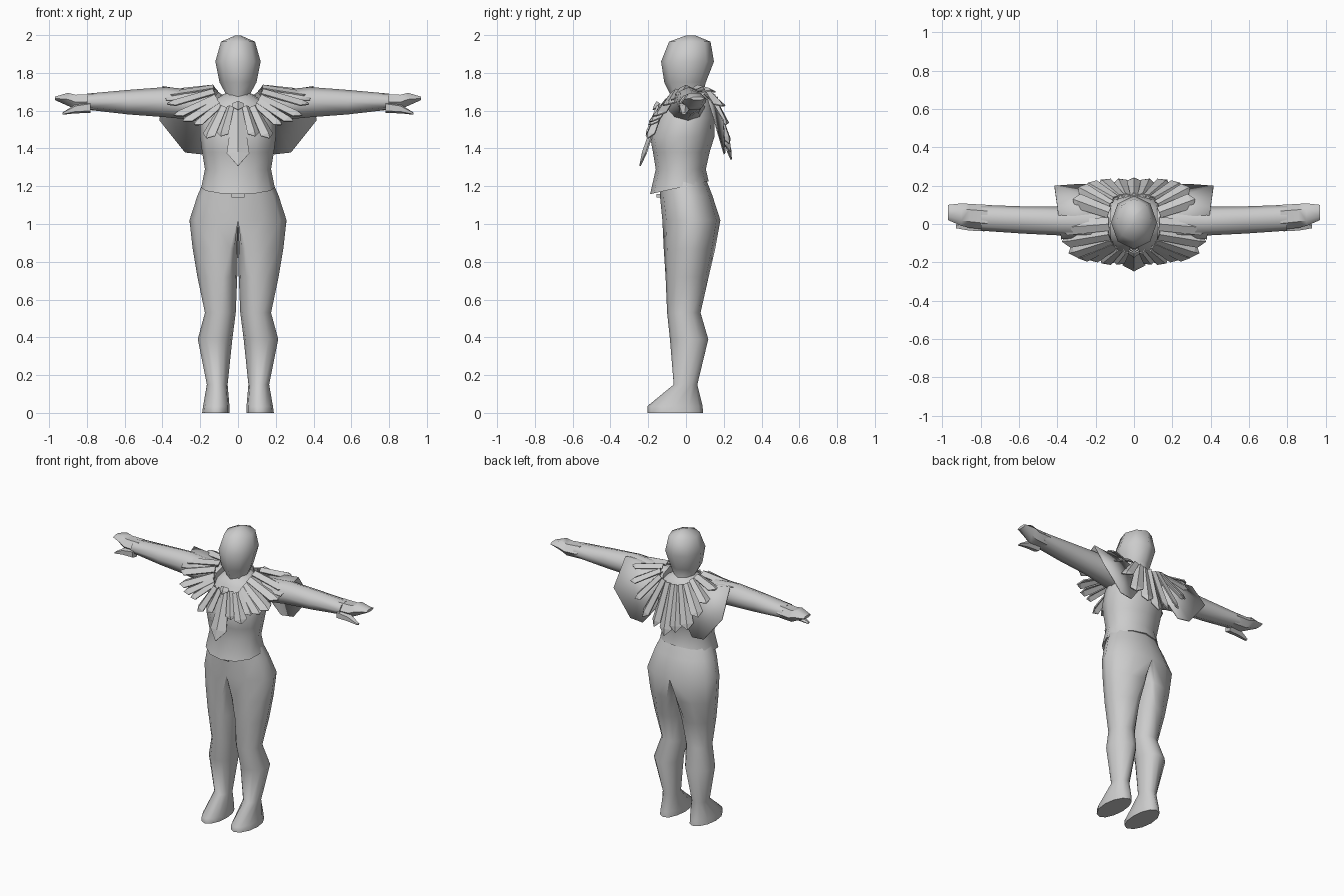
import bpy, bmesh, math
from mathutils import Vector

if "Cube" in bpy.data.objects:
    bpy.data.objects.remove(bpy.data.objects["Cube"])

GREY = bpy.data.materials.new("plain_grey")
GREY.diffuse_color = (0.6, 0.6, 0.6, 1)
GREY.use_nodes = True
GREY.node_tree.nodes["Principled BSDF"].inputs["Base Color"].default_value = GREY.diffuse_color


def finish(name, bm, mirror=True, angle=60, thick=0):
    me = bpy.data.meshes.new(name)
    bm.to_mesh(me)
    bm.free()
    ob = bpy.data.objects.new(name, me)
    bpy.context.collection.objects.link(ob)
    me.materials.append(GREY)
    if thick:
        ob.modifiers.new("thickness", 'SOLIDIFY').thickness = thick
    if mirror:
        ob.modifiers.new("mirror", 'MIRROR').merge_threshold = 0.0005
    bpy.ops.object.select_all(action='DESELECT')
    ob.select_set(True)
    bpy.context.view_layer.objects.active = ob
    if angle:
        bpy.ops.object.shade_smooth_by_angle(angle=math.radians(angle))
    return ob


def loft(name, rings, sides=10, axis='z', mirror=True, angle=60):
    """Rings are (station, a0, a_centre, a1, b0, b1, tilt)."""
    bm = bmesh.new()
    loops = []
    for s, a0, ac, a1, b0, b1, tilt in rings:
        loop = []
        for i in range(sides):
            t = 2 * math.pi * i / sides
            c = math.cos(t)
            a = ac + (a1 - ac) * c if c > 0 else ac + (ac - a0) * c
            b = (b0 + b1) / 2 + (b1 - b0) / 2 * math.sin(t)
            st = s + tilt * b
            loop.append(bm.verts.new((a, b, st) if axis == 'z' else (st, a, b)))
        loops.append(loop)
    for lo, hi in zip(loops, loops[1:]):
        for i in range(sides):
            j = (i + 1) % sides
            bm.faces.new((lo[i], lo[j], hi[j], hi[i]))
    bm.faces.new(loops[0][::-1])
    bm.faces.new(loops[-1])
    # drop the hidden faces lying on the centre plane
    if mirror:
        seam = [f for f in bm.faces if all(abs(v.co.x) < 1e-4 for v in f.verts)]
        bmesh.ops.delete(bm, geom=seam, context='FACES')
    return finish(name, bm, mirror, angle)


def sym(z, w, y0, y1, tilt=0):
    return (z, -w, 0, w, y0, y1, tilt)


# head with neck
loft("head", [sym(1.60, .09, -.07, .11), sym(1.69, .065, -.085, .09),
              sym(1.75, .098, -.115, .105), sym(1.86, .12, -.132, .148),
              sym(1.965, .09, -.09, .13), sym(1.998, .015, .0, .05)],
     sides=8, mirror=False, angle=70)

# shirt
loft("torso", [sym(1.20, .195, -.19, .12, .22), sym(1.29, .175, -.16, .105),
               sym(1.38, .19, -.175, .125), sym(1.46, .20, -.19, .15),
               sym(1.56, .20, -.15, .15), sym(1.64, .15, -.11, .13),
               sym(1.69, .07, -.07, .10)], sides=12, mirror=False)

# trousers with feet
loft("legs", [(0.0, .045, .11, .19, -.205, .09, 0), (.035, .045, .11, .185, -.205, .088, 0),
              (.15, .055, .11, .165, -.065, .06, 0), (.39, .03, .11, .213, -.085, .118, 0),
              (.53, .012, .09, .175, -.10, .077, 0), (.72, .004, .08, .215, -.108, .12, 0),
              (.87, 0, .04, .24, -.118, .155, 0), (1.02, 0, 0, .257, -.125, .182, 0),
              (1.15, 0, 0, .215, -.138, .14, 0), (1.24, 0, 0, .175, -.14, .105, 0)], sides=12)

# sleeve and hand run outward along x
loft("arms", [(.12, -.10, .01, .10, 1.54, 1.70, 0), (.38, -.06, .015, .09, 1.565, 1.725, 0),
              (.58, -.05, .025, .092, 1.58, 1.71, 0), (.80, -.035, .035, .10, 1.605, 1.69, 0)],
     sides=8, axis='x')
loft("hands", [(.765, -.03, .035, .10, 1.60, 1.695, 0), (.86, -.02, .045, .105, 1.60, 1.69, 0),
               (.90, -.01, .045, .108, 1.62, 1.70, 0), (.97, .02, .06, .10, 1.655, 1.675, 0)],
     sides=6, axis='x', angle=45)
loft("thumbs", [(.78, -.045, -.01, .03, 1.585, 1.65, 0), (.86, -.04, -.01, .02, 1.585, 1.635, 0),
                (.93, -.025, -.01, .0, 1.578, 1.59, 0)], sides=5, axis='x', angle=40)


def feather(name, base, tip, w0, w1, mirror=True, shoulder=.86):
    """Folded plate with a raised ridge and a blunt point."""
    base, tip = Vector(base), Vector(tip)
    d = (tip - base).normalized()
    out = Vector((base.x, base.y - .01, .12)).normalized()
    side = d.cross(out).normalized()
    n = side.cross(d).normalized()
    mid = base.lerp(tip, shoulder)
    bm = bmesh.new()
    rows = [[bm.verts.new(p + side * w * k + n * (.018 if k == 0 else 0)) for k in (-1, 0, 1)]
            for p, w in ((base, w0), (mid, w1))]
    end = bm.verts.new(tip + n * .008)
    for k in (0, 1):
        bm.faces.new((rows[0][k], rows[0][k + 1], rows[1][k + 1], rows[1][k]))
        bm.faces.new((rows[1][k], rows[1][k + 1], end))
    return finish(name, bm, mirror, 0, .008)


# collar feathers, from the chest round the shoulder to the back
collar = [
    ((.04, -.14, 1.62), (.09, -.205, 1.46), .02, .035),
    ((.08, -.13, 1.62), (.165, -.20, 1.45), .025, .04),
    ((.10, -.11, 1.63), (.23, -.185, 1.52), .025, .035),
    ((.11, -.10, 1.65), (.29, -.175, 1.54), .025, .04),
    ((.12, -.08, 1.67), (.34, -.15, 1.57), .03, .042),
    ((.13, -.05, 1.70), (.375, -.09, 1.63), .035, .042),
    ((.13, .00, 1.72), (.385, -.02, 1.68), .035, .042),
    ((.13, .06, 1.72), (.32, .13, 1.70), .03, .04),
    ((.12, .10, 1.71), (.29, .19, 1.62), .025, .038),
    ((.10, .13, 1.69), (.24, .21, 1.52), .025, .04),
    ((.07, .14, 1.68), (.17, .225, 1.42), .025, .042),
    ((.04, .145, 1.67), (.08, .23, 1.38), .022, .04),
]
for i, f in enumerate(collar):
    feather(f"collar_feather_{i + 1}", *f)
feather("chest_pendant", (0, -.13, 1.62), (0, -.24, 1.305), .025, .06, False, .78)
feather("back_pendant", (0, .15, 1.67), (0, .235, 1.34), .02, .045, False)
feather("throat_clasp", (0, -.14, 1.64), (0, -.17, 1.60), .03, .03, False, .5)

# cape draped over the shoulder and down the back
bm = bmesh.new()
pts = [(.13, -.06, 1.66), (.38, -.08, 1.66), (.40, .09, 1.73), (.13, .11, 1.69),
       (.415, .20, 1.55), (.28, .21, 1.38), (.19, .205, 1.37), (.09, .18, 1.50)]
v = [bm.verts.new(p) for p in pts]
for f in ((0, 1, 2, 3), (3, 2, 4), (3, 4, 5), (3, 5, 6), (3, 6, 7)):
    bm.faces.new([v[i] for i in f])
finish("cape", bm, True, 30, .006)

# belt buckle under the hem
bm = bmesh.new()
bmesh.ops.create_cube(bm, size=1)
bmesh.ops.scale(bm, vec=(.07, .02, .02), verts=bm.verts)
bmesh.ops.translate(bm, vec=(0, -.145, 1.15), verts=bm.verts)
finish("buckle", bm, False, 0)
